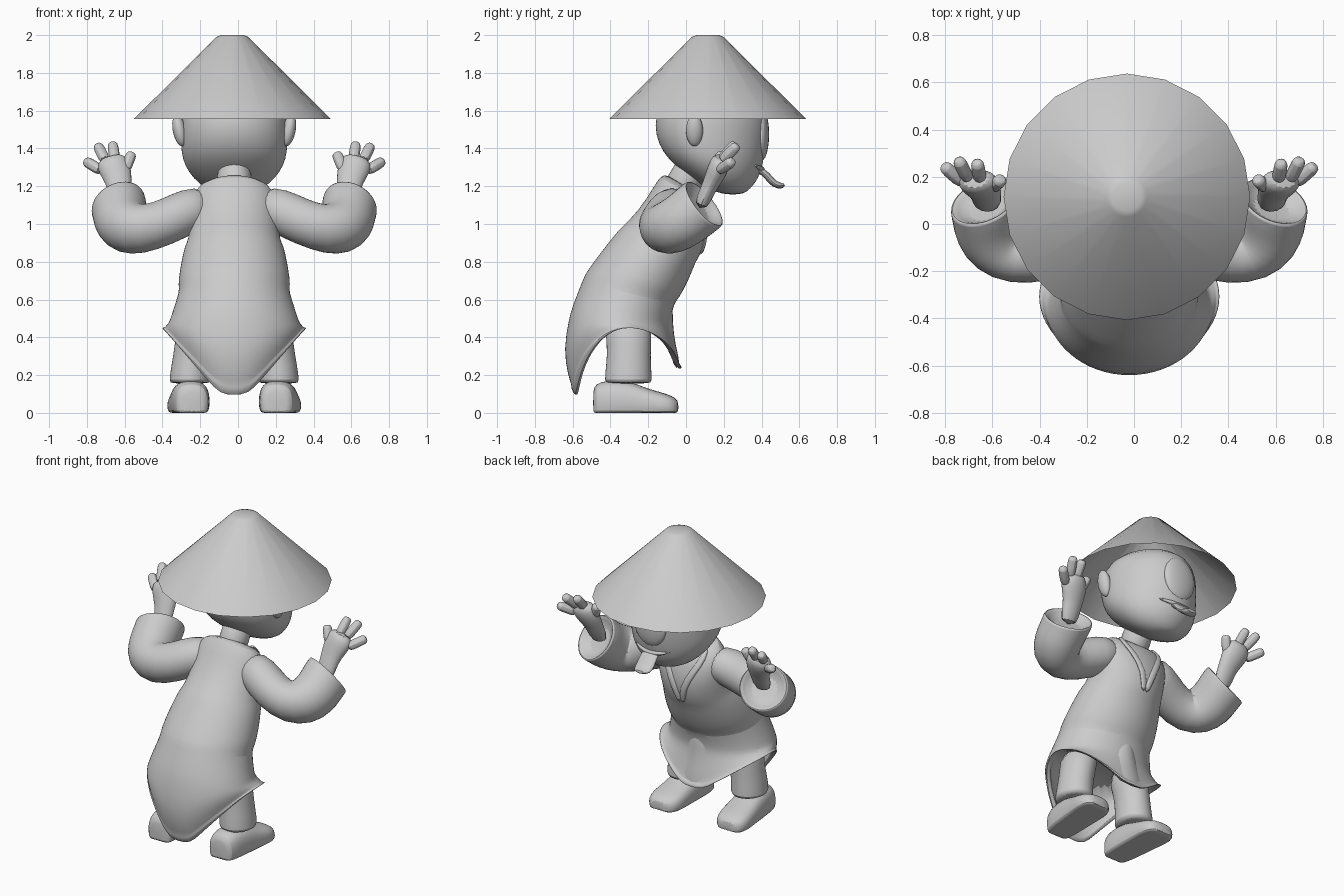
import bpy, math
from mathutils import Vector as V

if "Cube" in bpy.data.objects:
    bpy.data.objects.remove(bpy.data.objects["Cube"])

CX = -0.02
clay = bpy.data.materials.new("grey clay")
clay.diffuse_color = (0.6, 0.6, 0.6, 1)
clay.use_nodes = True
clay.node_tree.nodes["Principled BSDF"].inputs["Base Color"].default_value = clay.diffuse_color


def mesh(name, verts, faces, sub=0):
    me = bpy.data.meshes.new(name)
    me.from_pydata([tuple(v) for v in verts], [], faces)
    me.materials.append(clay)
    ob = bpy.data.objects.new(name, me)
    bpy.context.collection.objects.link(ob)
    if sub:
        mod = ob.modifiers.new("smooth", 'SUBSURF')
        mod.levels = mod.render_levels = sub
    return ob


def loft(name, rings, sub=1, start=True, end=True):
    n = len(rings[0])
    verts = [v for r in rings for v in r]
    faces = [(i * n + j, i * n + (j + 1) % n, (i + 1) * n + (j + 1) % n, (i + 1) * n + j)
             for i in range(len(rings) - 1) for j in range(n)]
    if start:
        faces.append(tuple(range(n))[::-1])
    if end:
        faces.append(tuple(range((len(rings) - 1) * n, len(rings) * n)))
    return mesh(name, verts, faces, sub)


def ring(c, axis, r, n=16, flat=1.0):
    a = V(axis).normalized()
    u = V((1, 0, 0)) if abs(a.x) < 0.9 else V((0, 1, 0))
    u = (u - a * u.dot(a)).normalized()
    w = a.cross(u)
    return [V(c) + u * r * math.cos(t) + w * r * flat * math.sin(t)
            for t in (2 * math.pi * k / n for k in range(n))]


def tube(name, pts, radii, n=10, flat=1.0):
    p = [V(q) for q in pts]
    ax = [p[min(i + 1, len(p) - 1)] - p[max(i - 1, 0)] for i in range(len(p))]
    return loft(name, [ring(c, a, r, n, flat) for c, a, r in zip(p, ax, radii)])


def blob(name, c, size, rot=(0, 0, 0)):
    bpy.ops.mesh.primitive_uv_sphere_add(segments=20, ring_count=12, location=c, rotation=rot)
    ob = bpy.context.object
    ob.name, ob.scale = name, size
    ob.data.materials.append(clay)


def oval(back, front, hw, n=32, egg=0.0):
    """Tilted oval running through a back and a front (y, z) point."""
    out = []
    for k in range(n):
        a = 2 * math.pi * k / n
        f = (1 - math.cos(a)) / 2
        out.append(V((CX + hw * math.sin(a) * (1 + egg * (.5 - f)), back[0] + (front[0] - back[0]) * f,
                      back[1] + (front[1] - back[1]) * f)))
    return out


# Straw hat: hollow cone with a small flattened crown
def hat_ring(r, z):
    return ring((-0.03, 0.115, z), (0, 0, 1), r, 20)


loft("hat", [hat_ring(.07, 1.97), hat_ring(.522, 1.555), hat_ring(.085, 1.99), hat_ring(.06, 2.0)], 0)

# Head, neck, ears and the single eye
head = [(1.155, .20, .30, .06), (1.185, .12, .34, .15), (1.24, .03, .385, .215),
        (1.31, -.06, .405, .262), (1.38, -.125, .42, .28), (1.47, -.163, .43, .282),
        (1.57, -.165, .43, .28), (1.66, -.12, .39, .25), (1.73, -.02, .28, .15)]
loft("head", [oval((b, z), (f, z), w, 32, .25) for z, b, f, w in head])
tube("neck", [(CX, -.06, 1.14), (CX, .0, 1.24), (CX, .07, 1.36)], [.1, .088, .095], 16)
for s in (-1, 1):
    blob("ear", (CX + s * .29, .045, 1.495), (.035, .045, .085), (0, s * .2, 0))
blob("eye", (CX, .40, 1.475), (.115, .04, .14))

# Mouth and tongue
tube("lip", [(CX + x, .405 - 2.4 * x * x, 1.29 + 1.2 * x * x) for x in (-.13, -.09, -.045, 0, .045, .09, .13)],
     [.006, .012, .014, .014, .014, .012, .006], 8)
tube("tongue", [(CX, .34, 1.29), (CX, .41, 1.285), (CX, .45, 1.225), (CX, .49, 1.2), (CX, .525, 1.205)],
     [.05, .06, .065, .06, .035], 12, .32)

# Tunic: leaning body rings from collar to hips, with a raised belt
body = [((-.10, 1.265), (.05, 1.17), .12), ((-.135, 1.255), (.075, 1.13), .19),
        ((-.17, 1.20), (.10, 1.06), .235), ((-.25, 1.07), (.115, .95), .235),
        ((-.35, .975), (.075, .83), .245), ((-.36, .965), (.055, .81), .262),
        ((-.46, .84), (.015, .70), .288), ((-.535, .735), (-.04, .60), .30),
        ((-.54, .72), (-.06, .585), .288), ((-.605, .56), (-.08, .50), .33)]
hips = oval((-.62, .5), (-.085, .46), .345)


def hem(f, grow=0.0, lift=0.0):
    """Ring between hips (f=0) and the pointed hem (f=1)."""
    out = []
    base = oval((-.58 - grow, 0), (-.03 + grow, 0), .375 + grow)
    for k, (h, b) in enumerate(zip(hips, base)):
        a = 2 * math.pi * k / 32
        drop = min(1, 1.25 * (1 - abs(math.sin(a))))
        b.z = 0.45 - drop * (.36 if math.cos(a) > 0 else .22) + lift
        p = h.lerp(b, f)
        p.y -= .05 * math.sin(math.pi * f) * max(0, math.cos(a))
        out.append(p)
    return out


rings = [oval(*b) for b in body] + [hips, hem(.4), hem(.75), hem(.86), hem(.9, .012), hem(1, .012),
                                    hem(1, -.02, .005), hem(.6, -.06), oval((-.55, .52), (-.14, .48), .29)]
loft("tunic", rings)


def on_body(i, deg):
    a = math.radians(deg)
    b, f, w = body[i]
    t = (1 - math.cos(a)) / 2
    return V((CX + w * math.sin(a), b[0] + (f[0] - b[0]) * t, b[1] + (f[1] - b[1]) * t))


# Crossed lapels and the hanging sash
for s in (-1, 1):
    tube("lapel", [on_body(i, 180 + s * d) for i, d in ((0, 80), (1, 48), (2, 24), (3, 8), (4, 2))],
         [.02, .022, .024, .024, .022], 8, .6)
loft("sash", [[V((CX + sx * w, y + dy, z)) for sx, dy in ((-1, -.03), (-.5, .0), (0, .012), (.5, 0), (1, -.03),
                                                         (.5, -.03), (0, -.03), (-.5, -.03))]
              for w, y, z in ((.08, -.075, .57), (.09, -.08, .48), (.12, -.065, .36), (.16, -.03, .23))])

# Arms, hands, legs and shoes, one set per side
for s in (-1, 1):
    def P(x, y, z):
        return V((CX + s * x, y, z))
    sleeve = [((.13, -.05, 1.10), (1, -.1, -.2), .10), ((.23, -.08, 1.075), (1, -.3, -.4), .122),
              ((.36, -.125, 1.01), (1, -.25, -.35), .122), ((.48, -.13, .97), (1, .2, .0), .134),
              ((.56, -.09, .975), (.7, .7, .4), .146), ((.60, -.01, 1.02), (.4, .8, .6), .15),
              ((.605, .05, 1.07), (.33, .75, .6), .152), ((.615, .095, 1.105), (.33, .75, .6), .153),
              ((.616, .098, 1.108), (.33, .75, .6), .146), ((.612, .09, 1.1), (.33, .75, .6), .125),
              ((.60, .06, 1.075), (.33, .75, .6), .09)]

    # Sleeve slices share one reference direction so the bend does not twist
    slices = []
    for c, a, r in sleeve:
        ax = V((s * a[0], a[1], a[2])).normalized()
        w = V((0, -.65, .75))
        w = (w - ax * w.dot(ax)).normalized()
        u = ax.cross(w)
        slices.append([P(*c) + (u * math.cos(t) + w * math.sin(t)) * r
                       for t in (2 * math.pi * k / 20 for k in range(20))])
    loft("sleeve", slices)

    tube("palm", [P(.60, .07, 1.08), P(.605, .12, 1.19), P(.62, .155, 1.26), P(.645, .18, 1.32), P(.655, .19, 1.36)],
         [.065, .062, .085, .09, .065], 12, .65)
    for knuckle, tip in (((.58, .155, 1.28), (.54, .19, 1.38)), ((.63, .18, 1.33), (.645, .265, 1.43)),
                         ((.68, .185, 1.33), (.725, .275, 1.42)), ((.70, .17, 1.28), (.79, .25, 1.335))):
        a, b = P(*knuckle), P(*tip)
        tube("finger", [a, a.lerp(b, .5), a.lerp(b, .88), b], [.034, .031, .033, .018], 8)

    loft("trouser_leg", [ring(P(x, y, z), (0, 0, 1), r, 20, 1.15) for x, y, z, r in
                         ((.235, -.305, .155, .10), (.235, -.305, .165, .112), (.23, -.305, .25, .104),
                          (.215, -.30, .36, .10), (.18, -.31, .52, .12))])

    # Shoe: flat-bottomed, square-shouldered slices from heel to toe (y, half width, height)
    slices = []
    for y, w, h in ((-.492, .06, .12), (-.48, .085, .155), (-.42, .1, .175), (-.30, .106, .172),
                    (-.22, .108, .135), (-.13, .115, .11), (-.07, .1, .09), (-.038, .06, .065)):
        ring_pts = []
        for k in range(16):
            c, q = math.cos(math.pi * k / 8), math.sin(math.pi * k / 8)
            c, q = (math.copysign(abs(v) ** .75, v) for v in (c, q))
            ring_pts.append(P(.235 + .06 * (y + .3) + w * c, y, max(0, h * (.35 + .65 * q))))
        slices.append(ring_pts)
    loft("shoe", slices)

# Consistent normals and smooth shading with sharp creases kept
bpy.ops.object.select_all(action='SELECT')
bpy.context.view_layer.objects.active = bpy.data.objects["head"]
bpy.ops.object.mode_set(mode='EDIT')
bpy.ops.mesh.select_all(action='SELECT')
bpy.ops.mesh.normals_make_consistent(inside=False)
bpy.ops.object.mode_set(mode='OBJECT')
bpy.ops.object.shade_smooth_by_angle(angle=math.radians(40))
